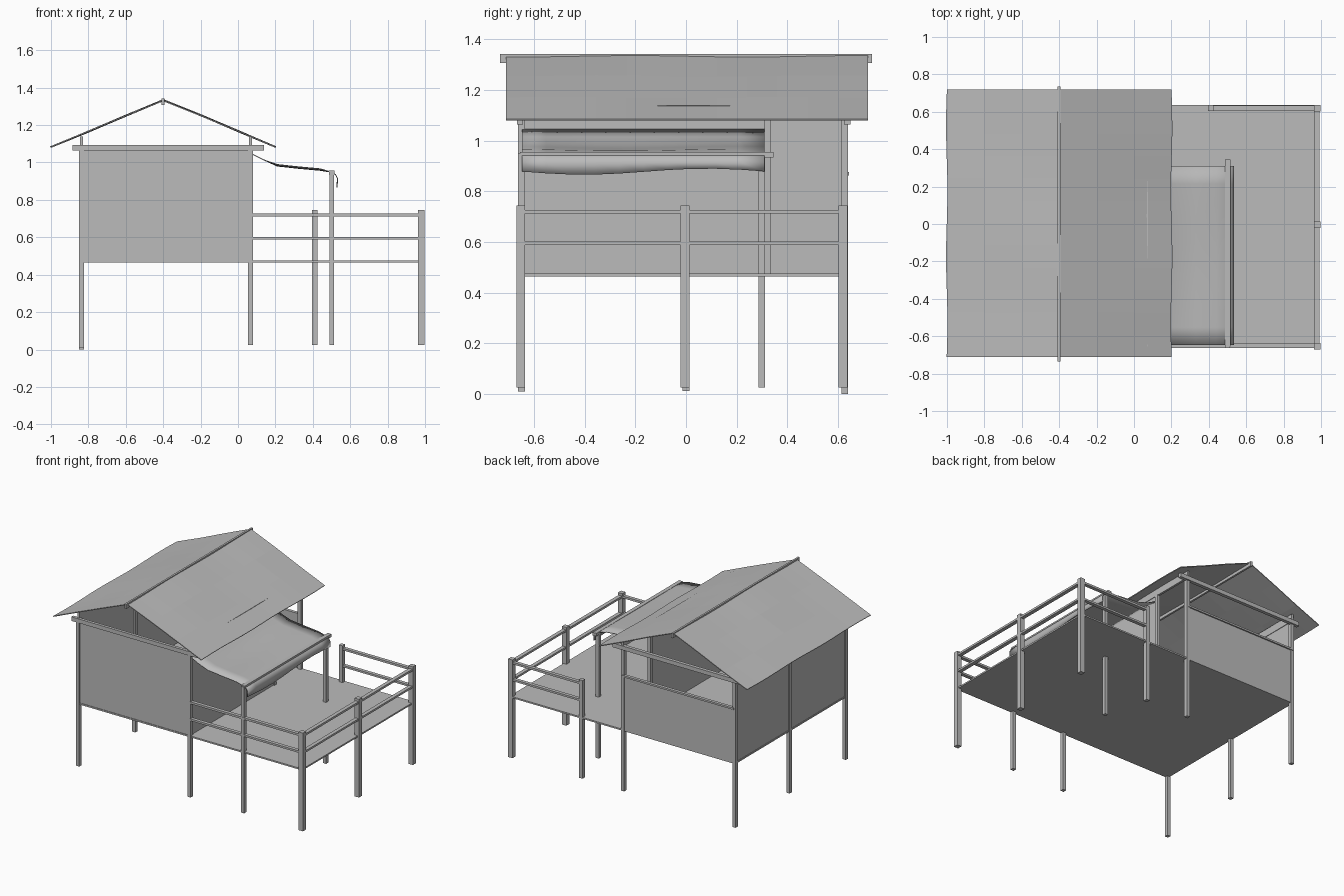
import bpy, bmesh, math

if "Cube" in bpy.data.objects:
    bpy.data.objects.remove(bpy.data.objects["Cube"])

mat = bpy.data.materials.new("weathered grey")
mat.diffuse_color = (0.5, 0.5, 0.5, 1)
mat.use_nodes = True
mat.node_tree.nodes["Principled BSDF"].inputs["Base Color"].default_value = mat.diffuse_color


def finish(name, bm):
    me = bpy.data.meshes.new(name)
    bm.to_mesh(me)
    bm.free()
    ob = bpy.data.objects.new(name, me)
    bpy.context.collection.objects.link(ob)
    me.materials.append(mat)
    return ob


def box(name, x0, x1, y0, y1, z0, z1):
    bm = bmesh.new()
    bmesh.ops.create_cube(bm, size=1)
    for v in bm.verts:
        v.co = ((x0 + x1) / 2 + v.co.x * (x1 - x0),
                (y0 + y1) / 2 + v.co.y * (y1 - y0),
                (z0 + z1) / 2 + v.co.z * (z1 - z0))
    return finish(name, bm)


def post(name, x, y, z0, z1, w):
    return box(name, x - w / 2, x + w / 2, y - w / 2, y + w / 2, z0, z1)


def sheet(name, profile, y0, y1, n, warp, thick):
    """Profile in x/z swept along y, with a gentle warp function."""
    bm = bmesh.new()
    rows = []
    for j in range(n + 1):
        y = y0 + (y1 - y0) * j / n
        row = []
        for i, (x, z) in enumerate(profile):
            dx, dz = warp(i, y)
            row.append(bm.verts.new((x + dx, y, z + dz)))
        rows.append(row)
    for a, b in zip(rows, rows[1:]):
        for i in range(len(profile) - 1):
            bm.faces.new((a[i], a[i + 1], b[i + 1], b[i]))
    bmesh.ops.recalc_face_normals(bm, faces=bm.faces)
    ob = finish(name, bm)
    m = ob.modifiers.new("thickness", "SOLIDIFY")
    m.thickness = thick
    m.offset = 0
    return ob


XL, XR, YF, YB = -0.837, 0.067, -0.65, 0.627

# floor
box("floor", -0.845, 0.985, -0.66, 0.635, 0.464, 0.475)

# house posts
for y, z0 in ((YF, 0.01), (0.0, 0.012), (YB, 0.0)):
    post("left_post", XL, y, z0, 1.09, 0.026)
for y in (YF, YB):
    post("right_post", XR, y, 0.025, 1.09, 0.026)
post("door_post", XR, 0.323, 0.47, 1.09, 0.024)

# walls: full front and left, half-height back, right wall leaves a doorway
box("front_wall", XL, XR, -0.656, -0.648, 0.47, 1.07)
box("left_wall", XL - 0.004, XL + 0.004, YF, YB, 0.47, 1.09)
box("right_wall", XR - 0.004, XR + 0.004, YF, 0.323, 0.47, 1.09)
box("back_wall", XL, XR, 0.627, 0.635, 0.47, 0.865)
box("back_wall_rail", XL, XR, 0.622, 0.645, 0.863, 0.876)

# cross beams at the gables and plates along the eaves
box("front_beam", -0.885, 0.14, -0.667, -0.645, 1.064, 1.094)
box("back_beam", -0.885, 0.14, 0.625, 0.65, 1.064, 1.094)
for x in (XL, XR):
    box("eave_plate", x - 0.008, x + 0.008, -0.655, 0.64, 1.085, 1.14)

# gable roof and ridge pole
roof_profile = [(-1.0, 1.083), (-0.8, 1.165), (-0.6, 1.25), (-0.4, 1.333),
                (-0.2, 1.253), (0.0, 1.168), (0.2, 1.083)]


def roof_warp(i, y):
    s = 0.003 * math.sin(7 * y + i)
    return (0.004 * math.sin(9 * y) * (1 if i == 0 else -1 if i == 6 else 0), s if 0 < i < 6 else 0)


sheet("roof", roof_profile, -0.712, 0.72, 12, roof_warp, 0.006)
box("ridge_pole", -0.408, -0.394, -0.735, 0.735, 1.308, 1.342)

# awning with its drooping front flap, posts and beam
awning_profile = [(0.075, 1.045), (0.14, 1.013), (0.21, 0.985), (0.33, 0.972),
                  (0.44, 0.962), (0.5, 0.948), (0.522, 0.935), (0.532, 0.915),
                  (0.53, 0.878)]


def awning_warp(i, y):
    if i == 8:
        return (0, 0.012 * math.sin(6.5 * (y + 0.16)))
    return (0, 0.004 * math.sin(6 * y) if 1 < i < 5 else 0)


awning = sheet("awning", awning_profile, -0.648, 0.31, 10, awning_warp, 0.005)
for p in awning.data.polygons:
    p.use_smooth = True
for y in (YF, 0.3):
    post("awning_post", 0.501, y, 0.025, 0.95, 0.026)
box("awning_beam", 0.486, 0.515, -0.656, 0.345, 0.934, 0.956)

# deck posts
for y in (-0.653, -0.004, 0.62):
    post("deck_post", 0.979, y, 0.025, 0.745, 0.035)
post("deck_back_post", 0.41, 0.62, 0.025, 0.745, 0.03)

# deck rails
for z0, z1 in ((0.712, 0.727), (0.588, 0.602)):
    box("front_rail", XR, 0.979, -0.664, -0.638, z0, z1)
    box("right_rail", 0.965, 0.993, -0.653, 0.62, z0, z1)
    box("back_rail", 0.41, 0.979, 0.607, 0.633, z0, z1)
